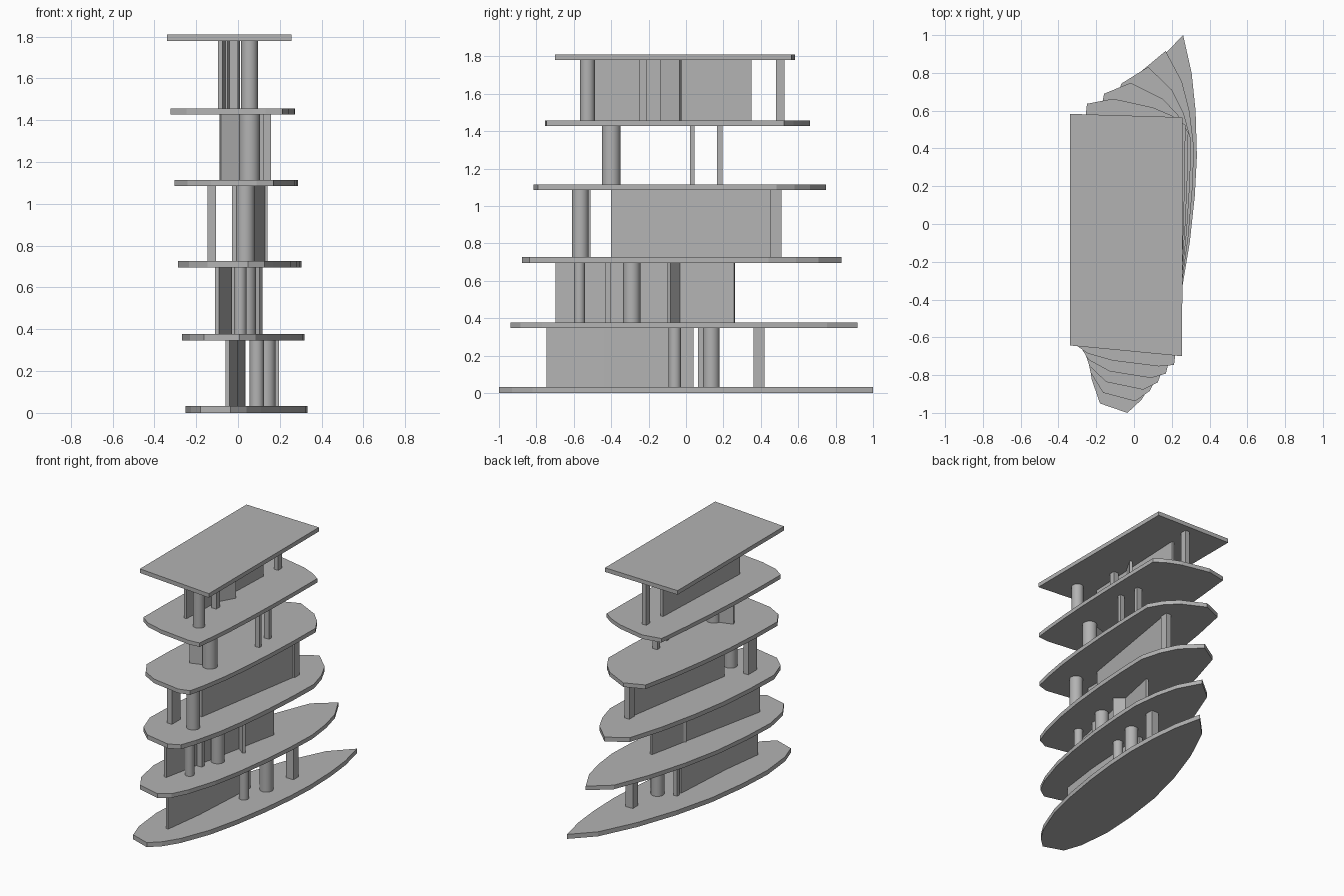
import bpy, bmesh, math
from mathutils import Vector

cube = bpy.data.objects.get("Cube")
if cube:
    bpy.data.objects.remove(cube, do_unlink=True)

grey = bpy.data.materials.new("Concrete grey")
grey.use_nodes = True
COLOUR = (0.45, 0.45, 0.45, 1)
grey.diffuse_color = COLOUR
grey.node_tree.nodes["Principled BSDF"].inputs["Base Color"].default_value = COLOUR


def prism(name, outline, z0, z1):
    """Extrude a plan outline from z0 to z1."""
    bm = bmesh.new()
    face = bm.faces.new([bm.verts.new((p[0], p[1], z0)) for p in outline])
    top = bmesh.ops.extrude_face_region(bm, geom=[face])["geom"]
    verts = [v for v in top if isinstance(v, bmesh.types.BMVert)]
    bmesh.ops.translate(bm, verts=verts, vec=(0, 0, z1 - z0))
    bmesh.ops.recalc_face_normals(bm, faces=bm.faces)
    mesh = bpy.data.meshes.new(name)
    bm.to_mesh(mesh)
    bm.free()
    mesh.materials.append(grey)
    obj = bpy.data.objects.new(name, mesh)
    bpy.context.collection.objects.link(obj)
    return obj


# Roof corners, and leaf-shaped ground outline as (fraction along roof edge, x, y)
CORNERS = [Vector(c) for c in ((-.34, .583), (.257, .565), (.255, -.70), (-.34, -.643))]
LEAF = [
    [(0, .115, .85), (.23, .26, 1), (.65, .305, .8), (.85, .326, .6)],          # back
    [(0, .333, .36), (.2, .322, .15), (.4, .295, -.1), (.6, .25, -.37),
     (.75, .195, -.6), (.9, .11, -.82)],                                        # left
    [(0, .04, -.93), (.14, -.035, -1), (.59, -.18, -.95), (.85, -.225, -.82)],  # front
    [(0, -.25, -.58), (.2, -.235, -.32), (.4, -.195, -.02), (.6, -.12, .28),
     (.8, -.015, .58)],                                                         # right
]

# Floor slabs blend from the leaf to the rectangle
FLOORS = [(0, .033), (.347, .377), (.695, .727), (1.085, 1.115), (1.428, 1.457), (1.78, 1.81)]
for i, (z0, z1) in enumerate(FLOORS):
    t = i / 5
    outline = []
    for k, side in enumerate(LEAF):
        a, b = CORNERS[k], CORNERS[(k + 1) % 4]
        for f, x, y in side:
            outline.append(Vector((x, y)).lerp(a.lerp(b, f), t))
    if i == 5:
        outline = CORNERS
    prism(f"floor_slab_{i + 1}", outline, z0, z1)


def wall(storey, x0, y0, x1, y1, thick=.02, name="wall"):
    a, b = Vector((x0, y0)), Vector((x1, y1))
    d = (b - a).normalized()
    n = Vector((-d.y, d.x)) * thick / 2
    prism(f"{name}_{storey}", [a + n, b + n, b - n, a - n],
          FLOORS[storey - 1][1], FLOORS[storey][0])


def post(storey, x, y, w, d):
    wall(storey, x, y - d / 2, x, y + d / 2, w, "post")


def column(storey, x, y, r):
    ring = [(x + r * math.cos(math.tau * k / 24), y + r * math.sin(math.tau * k / 24))
            for k in range(24)]
    obj = prism(f"column_{storey}", ring, FLOORS[storey - 1][1], FLOORS[storey][0])
    bpy.ops.object.select_all(action="DESELECT")
    obj.select_set(True)
    bpy.context.view_layer.objects.active = obj
    bpy.ops.object.shade_smooth_by_angle()


# First storey
wall(1, -.05, -.745, -.01, -.44)
wall(1, -.01, -.44, .02, .04)
column(1, .09, -.06, .034)
column(1, .135, .135, .045)
post(1, .165, .39, .06, .06)
post(1, .02, .08, .03, .03)

# Second storey
wall(2, -.1, -.695, .1, .26)
column(2, .01, -.57, .03)
column(2, .04, -.29, .046)
wall(2, .025, -.025, .11, -.09)
post(2, -.01, -.415, .04, .03)

# Third storey
wall(3, -.02, -.4, .12, .45)
post(3, -.125, -.56, .04, .1)
column(3, .035, -.565, .045)
post(3, .12, .48, .04, .06)

# Fourth storey
wall(4, -.085, -.43, .05, -.385)
column(4, .055, -.4, .05)
post(4, .14, .033, .035, .025)
post(4, .115, .18, .04, .03)

# Fifth storey
wall(5, -.085, -.485, -.05, .35)
column(5, .055, -.527, .04)
post(5, -.02, -.23, .04, .04)
wall(5, -.06, -.135, .0, -.03)
post(5, -.03, .503, .035, .045)
